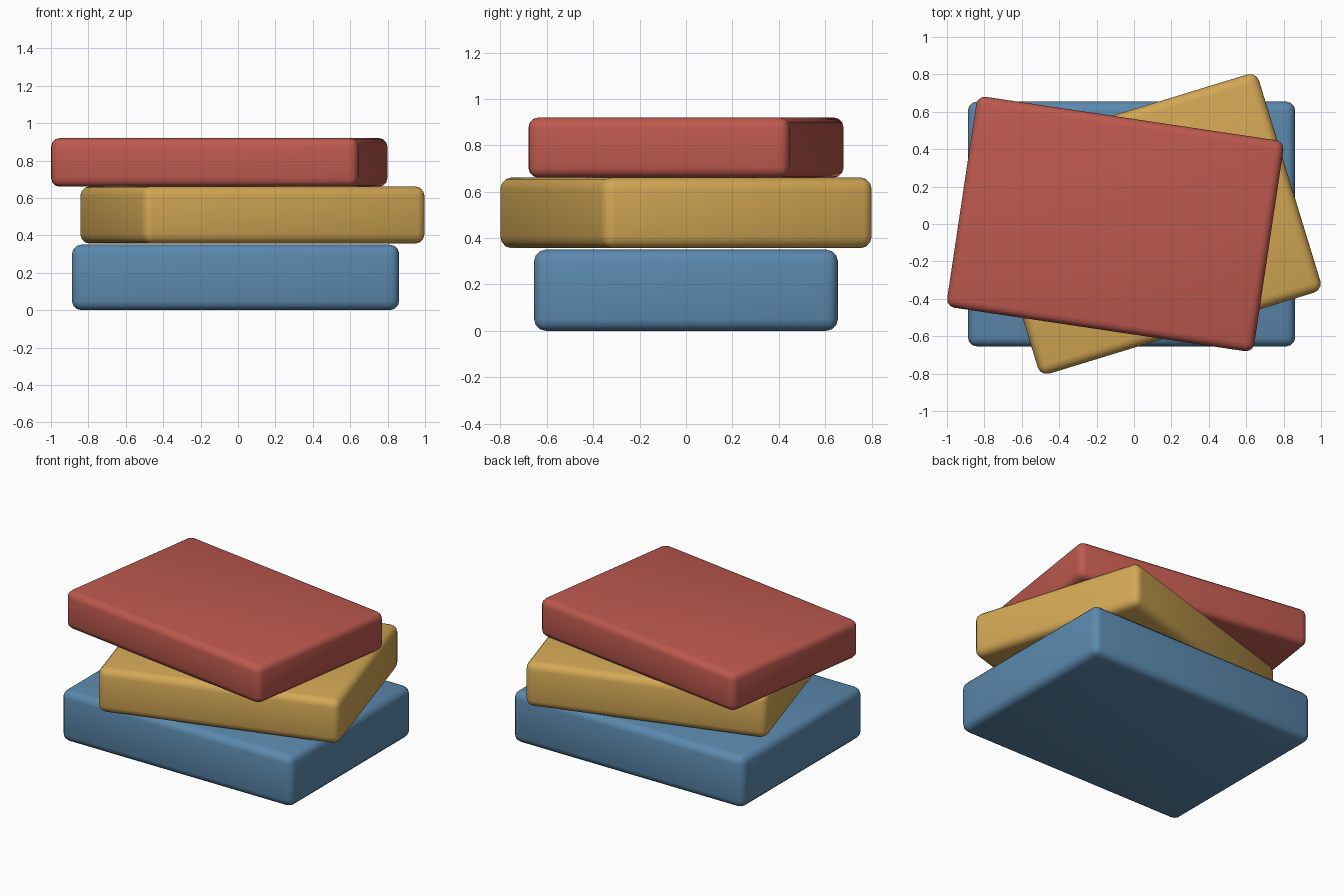
import bpy
import bmesh
import math

cube = bpy.data.objects.get("Cube")
if cube:
    bpy.data.objects.remove(cube, do_unlink=True)


def make_material(name, color):
    mat = bpy.data.materials.new(name)
    mat.use_nodes = True
    mat.diffuse_color = (*color, 1)
    mat.node_tree.nodes["Principled BSDF"].inputs["Base Color"].default_value = (*color, 1)
    return mat


def make_slab(name, size, center, bottom, angle, radius, mat):
    """Box with rounded edges, turned about the vertical axis."""
    mesh = bpy.data.meshes.new(name)
    bm = bmesh.new()
    bmesh.ops.create_cube(bm, size=1)
    bmesh.ops.scale(bm, vec=size, verts=bm.verts)
    bm.to_mesh(mesh)
    bm.free()
    mesh.materials.append(mat)
    obj = bpy.data.objects.new(name, mesh)
    bpy.context.collection.objects.link(obj)
    obj.location = (*center, bottom + size[2] / 2)
    obj.rotation_euler.z = math.radians(angle)
    bevel = obj.modifiers.new("rounded_edges", "BEVEL")
    bevel.width = radius
    bevel.segments = 3
    bpy.ops.object.select_all(action="DESELECT")
    obj.select_set(True)
    bpy.context.view_layer.objects.active = obj
    bpy.ops.object.modifier_apply(modifier=bevel.name)
    bpy.ops.object.shade_smooth_by_angle(angle=math.radians(40))
    return obj


blue = make_material("dusty_blue", (0.105, 0.25, 0.42))
yellow = make_material("mustard_yellow", (0.65, 0.39, 0.09))
red = make_material("brick_red", (0.51, 0.1, 0.076))

# Three slabs stacked at different turns
make_slab("bottom_slab", (1.75, 1.31, 0.35), (-0.013, 0), 0, 0, 0.05, blue)
make_slab("middle_slab", (1.58, 1.22, 0.305), (0.077, 0), 0.356, 17, 0.05, yellow)
make_slab("top_slab", (1.66, 1.14, 0.26), (-0.1, 0), 0.66, -8.5, 0.045, red)
